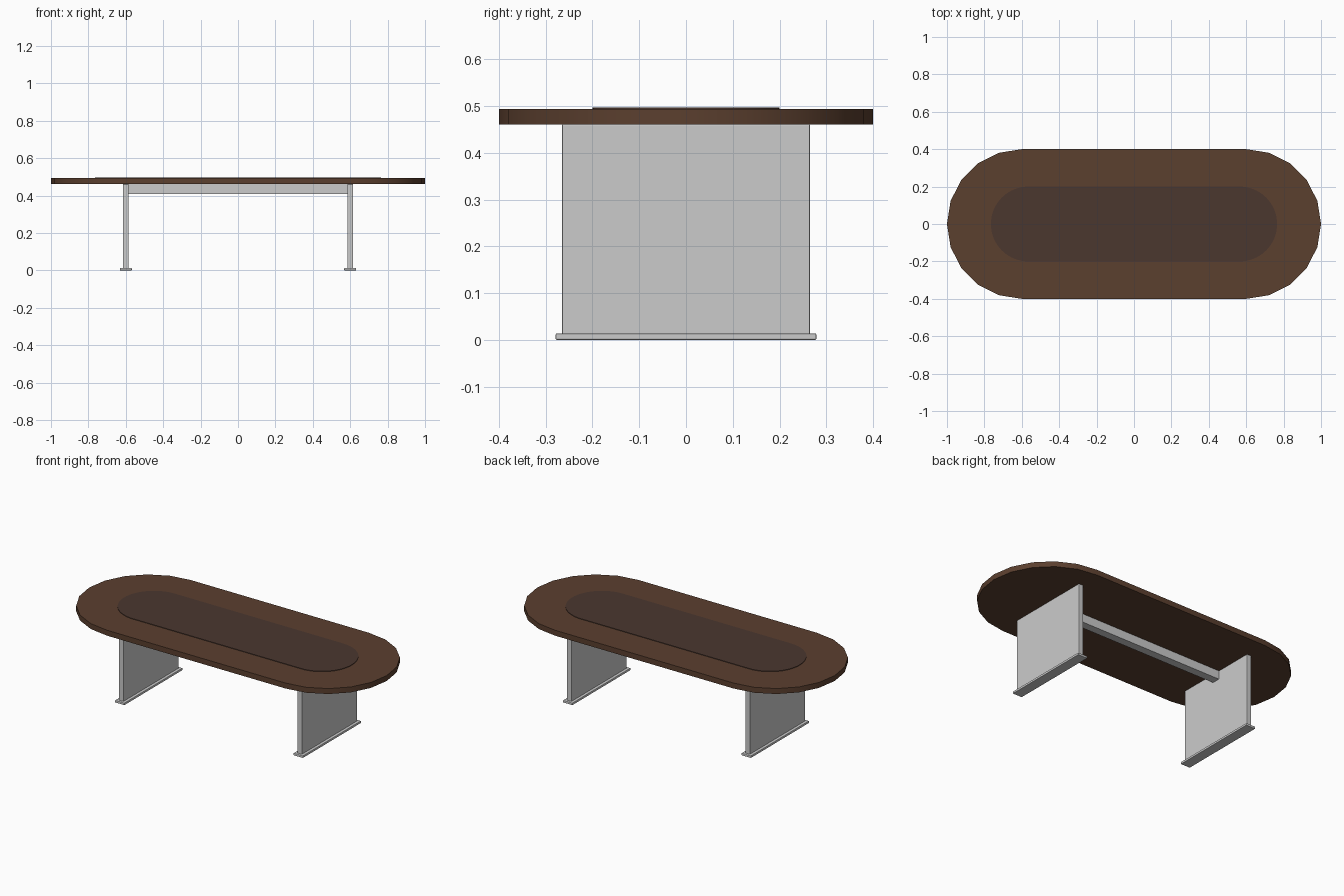
import bpy, bmesh
from math import sin, cos, pi

if "Cube" in bpy.data.objects:
    bpy.data.objects.remove(bpy.data.objects["Cube"])


def material(name, rgb):
    m = bpy.data.materials.new(name)
    m.diffuse_color = (*rgb, 1)
    m.use_nodes = True
    m.node_tree.nodes["Principled BSDF"].inputs["Base Color"].default_value = m.diffuse_color
    return m


def stadium(name, half_len, radius, z0, z1, steps, mat):
    """Slab with straight long sides and half-round ends."""
    cx = half_len - radius
    bm = bmesh.new()
    ring = []
    for side, start in ((1, -pi / 2), (-1, pi / 2)):
        for i in range(steps + 1):
            a = start + pi * i / steps
            ring.append(bm.verts.new((side * cx + radius * cos(a), radius * sin(a), z0)))
    face = bm.faces.new(ring)
    ext = bmesh.ops.extrude_face_region(bm, geom=[face], use_keep_orig=True)
    moved = [v for v in ext["geom"] if isinstance(v, bmesh.types.BMVert)]
    bmesh.ops.translate(bm, verts=moved, vec=(0, 0, z1 - z0))
    bmesh.ops.recalc_face_normals(bm, faces=bm.faces)
    me = bpy.data.meshes.new(name)
    bm.to_mesh(me)
    bm.free()
    ob = bpy.data.objects.new(name, me)
    bpy.context.collection.objects.link(ob)
    me.materials.append(mat)
    bpy.ops.object.select_all(action='DESELECT')
    ob.select_set(True)
    bpy.context.view_layer.objects.active = ob
    bpy.ops.object.shade_smooth_by_angle(angle=pi / 6)
    return ob


def box(name, center, size, bevel=0):
    bpy.ops.mesh.primitive_cube_add(size=1, location=center)
    ob = bpy.context.object
    ob.name = name
    ob.scale = size
    bpy.ops.object.transform_apply(location=False, rotation=False, scale=True)
    if bevel:
        mod = ob.modifiers.new("edge_bevel", 'BEVEL')
        mod.width = bevel
        mod.segments = 2
    return ob


# Table top and inlay
wood = material("brown_wood", (0.105, 0.05, 0.028))
dark = material("dark_inlay", (0.07, 0.038, 0.028))
stadium("table_top", 1.0, 0.4, 0.461, 0.494, 10, wood)
stadium("top_inlay", 0.765, 0.2, 0.49, 0.497, 32, dark)

# Panel legs with foot plates
for side, label in ((-1, "left"), (1, "right")):
    box(label + "_leg_panel", (side * 0.6, 0, 0.236), (0.03, 0.53, 0.45), 0.002)
    box(label + "_foot", (side * 0.6, 0, 0.007), (0.064, 0.558, 0.014), 0.003)

# Stretcher beam under the top
box("stretcher_beam", (0, 0, 0.435), (1.18, 0.05, 0.052))
